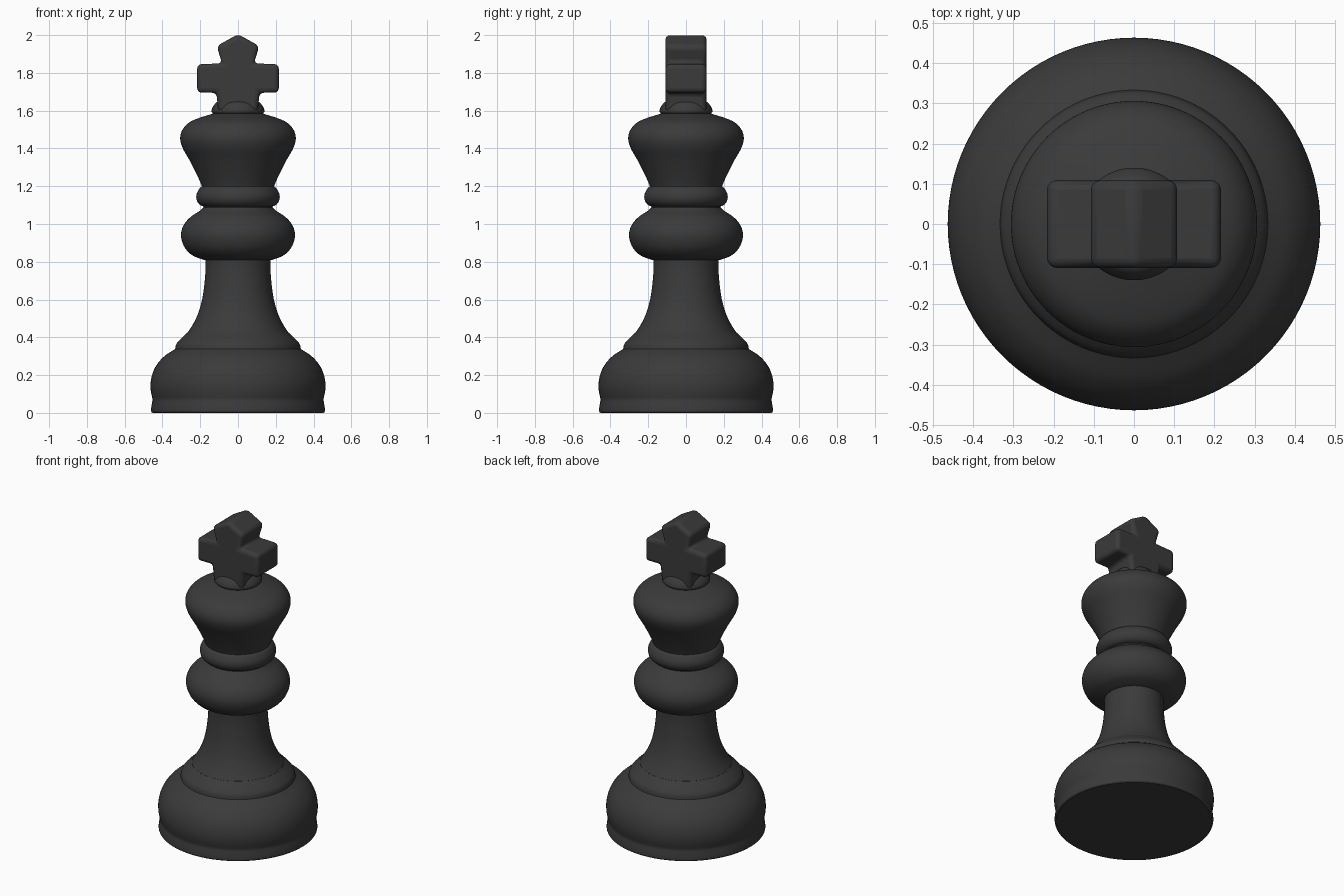
import bpy, bmesh, math
from mathutils import Vector

if "Cube" in bpy.data.objects:
    bpy.data.objects.remove(bpy.data.objects["Cube"])

SIDES = 96
STEPS = 5

dark = bpy.data.materials.new("charcoal")
dark.diffuse_color = (0.043, 0.043, 0.043, 1)
dark.use_nodes = True
dark.node_tree.nodes["Principled BSDF"].inputs["Base Color"].default_value = dark.diffuse_color


def add_object(name, bm):
    bmesh.ops.recalc_face_normals(bm, faces=bm.faces)
    mesh = bpy.data.meshes.new(name)
    bm.to_mesh(mesh)
    bm.free()
    mesh.materials.append(dark)
    obj = bpy.data.objects.new(name, mesh)
    bpy.context.collection.objects.link(obj)
    return obj


def smooth(obj, angle):
    bpy.ops.object.select_all(action='DESELECT')
    obj.select_set(True)
    bpy.context.view_layer.objects.active = obj
    bpy.ops.object.shade_smooth_by_angle(angle=math.radians(angle))


def curve_through(points):
    """Smooth curve through the points, with free ends."""
    p = [Vector(q) for q in points]
    p = [2 * p[0] - p[1]] + p + [2 * p[-1] - p[-2]]
    out = []
    for a, b, c, d in zip(p, p[1:], p[2:], p[3:]):
        for i in range(STEPS):
            t = i / STEPS
            out.append(0.5 * (2 * b + (c - a) * t + (2 * a - 5 * b + 4 * c - d) * t * t
                              + (3 * b - a - 3 * c + d) * t ** 3))
    out.append(p[-2])
    return out


def turned(name, sections):
    """Lathe sections of (radius, height); creases fall between sections."""
    profile = []
    for s in sections:
        pts = curve_through(s)
        if profile and (profile[-1] - pts[0]).length < 1e-5:
            pts = pts[1:]
        profile += pts
    bm = bmesh.new()
    rings = []
    for r, z in profile:
        rings.append([bm.verts.new((r * math.cos(2 * math.pi * i / SIDES),
                                    r * math.sin(2 * math.pi * i / SIDES), z))
                      for i in range(SIDES)])
    for lo, hi in zip(rings, rings[1:]):
        for i in range(SIDES):
            j = (i + 1) % SIDES
            bm.faces.new((lo[i], lo[j], hi[j], hi[i]))
    bm.faces.new(rings[0][::-1])
    bm.faces.new(rings[-1])
    obj = add_object(name, bm)
    smooth(obj, 35)
    return obj


# Broad foot with a rim, bulge and stepped shoulder
turned("base", [
    [(0.452, 0.0), (0.46, 0.008), (0.459, 0.03), (0.452, 0.07)],
    [(0.452, 0.07), (0.462, 0.12), (0.462, 0.165), (0.452, 0.21), (0.43, 0.255),
     (0.39, 0.3), (0.333, 0.338)],
    [(0.333, 0.338), (0.326, 0.365), (0.3, 0.395), (0.268, 0.425)],
])

# Flared column
turned("column", [
    [(0.27, 0.42), (0.238, 0.47), (0.21, 0.53), (0.188, 0.61), (0.176, 0.7),
     (0.172, 0.77), (0.174, 0.83)],
])

# Large rounded collar
turned("large_collar", [
    [(0.165, 0.806), (0.205, 0.818), (0.25, 0.84), (0.286, 0.882), (0.302, 0.94),
     (0.288, 0.994), (0.25, 1.038), (0.205, 1.068), (0.182, 1.088)],
    [(0.182, 1.088), (0.18, 1.11)],
])

# Small rounded collar
turned("small_collar", [
    [(0.17, 1.09), (0.2, 1.1), (0.218, 1.125), (0.22, 1.155), (0.206, 1.185), (0.19, 1.2)],
])

# Flared head with a rounded crown
turned("head", [
    [(0.188, 1.19), (0.197, 1.215), (0.222, 1.27), (0.258, 1.34), (0.292, 1.4),
     (0.306, 1.45), (0.296, 1.495), (0.262, 1.535), (0.21, 1.56), (0.13, 1.585)],
])

# Little ring under the cross
turned("cross_seat", [
    [(0.12, 1.575), (0.137, 1.59), (0.139, 1.605), (0.128, 1.628), (0.108, 1.648), (0.06, 1.66)],
])

# Cross: mirrored outline, extruded and softened
half = [(0.113, 1.942), (0.084, 1.85), (0.216, 1.846), (0.216, 1.695),
        (0.114, 1.695), (0.104, 1.59)]
outline = [(0, 2.005)] + half + [(-x, z) for x, z in reversed(half)]
bm = bmesh.new()
front = bm.faces.new([bm.verts.new((x, -0.109, z)) for x, z in outline])
ext = bmesh.ops.extrude_face_region(bm, geom=[front], use_keep_orig=True)
bmesh.ops.translate(bm, vec=(0, 0.218, 0),
                    verts=[g for g in ext["geom"] if isinstance(g, bmesh.types.BMVert)])
cross = add_object("cross", bm)
bev = cross.modifiers.new("soft_edges", 'BEVEL')
bev.width = 0.024
bev.segments = 4
bev.limit_method = 'ANGLE'
bev.angle_limit = math.radians(25)
smooth(cross, 40)
bpy.context.view_layer.update()
